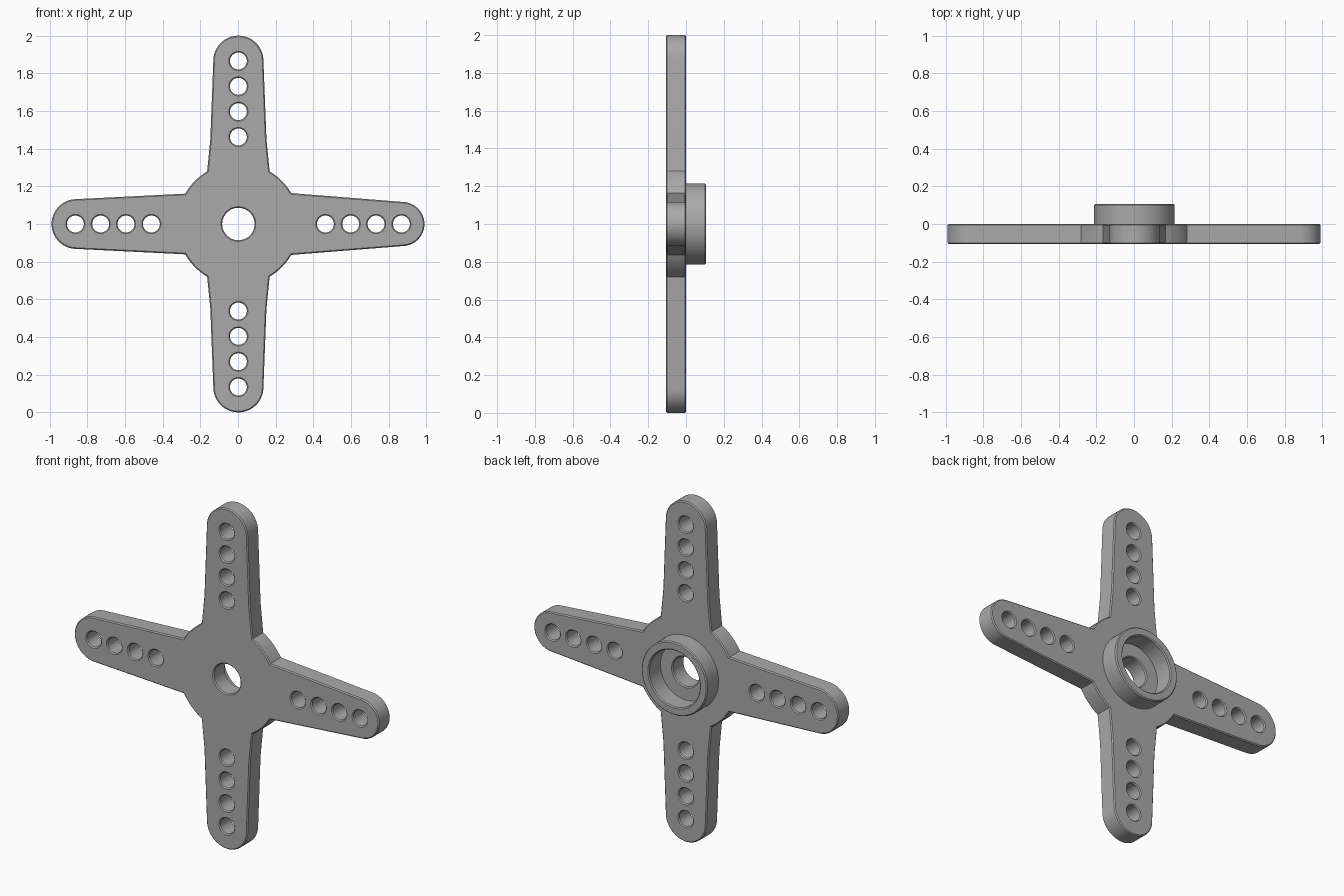
import bpy, bmesh, math
from mathutils import Matrix, Vector

if "Cube" in bpy.data.objects:
    bpy.data.objects.remove(bpy.data.objects["Cube"])

CX, CZ = 0.002, 1.0          # hub centre
HUB_R = 0.325
BEVEL = 0.006

grey = bpy.data.materials.new("grey plastic")
grey.diffuse_color = (0.40, 0.40, 0.40, 1)
grey.use_nodes = True
grey.node_tree.nodes["Principled BSDF"].inputs["Base Color"].default_value = grey.diffuse_color


def circle(x, y, r, n=48):
    return [(x + r * math.cos(2 * math.pi * i / n), y + r * math.sin(2 * math.pi * i / n)) for i in range(n)]


def slab(name, loops, y0, y1):
    """Filled outline with holes, extruded from y0 to y1 with tiny edge bevels."""
    cu = bpy.data.curves.new(name, 'CURVE')
    cu.dimensions = '2D'
    cu.fill_mode = 'BOTH'
    cu.extrude = (y1 - y0) / 2 - BEVEL
    cu.bevel_depth = BEVEL
    cu.bevel_resolution = 0
    cu.offset = -BEVEL
    for pts in loops:
        s = cu.splines.new('POLY')
        s.points.add(len(pts) - 1)
        for p, (x, y) in zip(s.points, pts):
            p.co = (x, y, 0, 1)
        s.use_cyclic_u = True
    tmp = bpy.data.objects.new(name + "_outline", cu)
    bpy.context.collection.objects.link(tmp)
    dg = bpy.context.evaluated_depsgraph_get()
    me = bpy.data.meshes.new_from_object(tmp.evaluated_get(dg))
    bpy.data.objects.remove(tmp)
    me.transform(Matrix.Translation((CX, (y0 + y1) / 2, CZ)) @ Matrix.Rotation(math.pi / 2, 4, 'X'))
    bm = bmesh.new()
    bm.from_mesh(me)
    bmesh.ops.remove_doubles(bm, verts=bm.verts, dist=0.0003)
    bmesh.ops.recalc_face_normals(bm, faces=bm.faces)
    bm.to_mesh(me)
    bm.free()
    me.materials.clear()
    me.materials.append(grey)
    ob = bpy.data.objects.new(name, me)
    bpy.context.collection.objects.link(ob)
    bpy.ops.object.select_all(action='DESELECT')
    ob.select_set(True)
    bpy.context.view_layer.objects.active = ob
    bpy.ops.object.shade_smooth_by_angle(angle=math.radians(30))
    return ob


# Arms: direction, tip distance, tip radius, root half width, optional kink (along, half width)
arms = [
    (0, 0.988, 0.117, 0.164, None),
    (90, 1.0, 0.133, 0.166, (0.45, 0.149)),
    (180, 0.992, 0.132, 0.161, None),
    (270, 1.0, 0.133, 0.166, (0.45, 0.149)),
]

outline = []
for i, (deg, tip, r, root, kink) in enumerate(arms):
    along = math.sqrt(HUB_R ** 2 - root ** 2)
    side = [(along, root)] + ([kink] if kink else [])
    local = [(x, -w) for x, w in side]
    local += [(tip - r + r * math.cos(a), r * math.sin(a))
              for a in (math.radians(-86 + 172 * k / 28) for k in range(29))]
    local += [(x, w) for x, w in reversed(side)]
    rot = Matrix.Rotation(math.radians(deg), 2)
    outline += [tuple(rot @ Vector(p)) for p in local]
    # hub arc to the next arm
    a0 = math.radians(deg) + math.asin(root / HUB_R)
    a1 = math.radians(deg + 90) - math.asin(arms[(i + 1) % 4][3] / HUB_R)
    outline += [(HUB_R * math.cos(a0 + (a1 - a0) * k / 8), HUB_R * math.sin(a0 + (a1 - a0) * k / 8))
                for k in range(1, 8)]

# Centre bore and four small holes along every arm
holes = [circle(0, 0, 0.086)]
for k in range(4):
    d = 0.462 + 0.1345 * k
    for deg in (0, 90, 180, 270):
        a = math.radians(deg)
        holes.append(circle(d * math.cos(a), d * math.sin(a), 0.045, 32))

slab("four_arm_plate", [outline] + holes, -0.107, 0.0)

# Raised collar on the back
slab("rear_collar", [circle(0, 0, 0.214, 72), circle(0, 0, 0.165, 72)], -0.012, 0.107)
